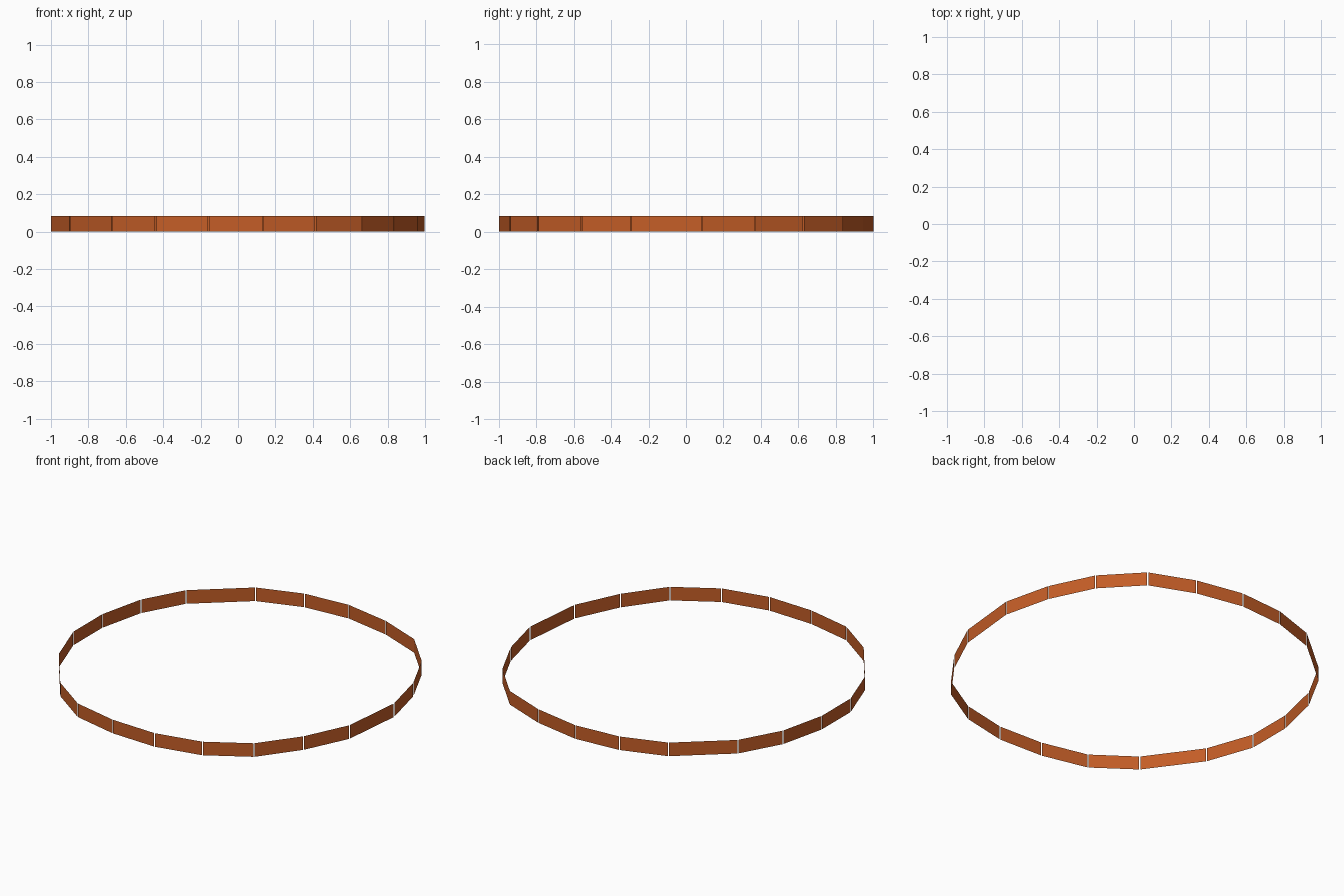
import bpy
import bmesh
from mathutils import Vector

if "Cube" in bpy.data.objects:
    bpy.data.objects.remove(bpy.data.objects["Cube"])

HEIGHT = 0.083
GAP = 0.003  # hairline joint at each panel end

# Plan corners of the hand-laid ring, clockwise from the back
corners = [
    (0.05, 1.0), (0.34, 0.945), (0.605, 0.84), (0.805, 0.628), (0.93, 0.368),
    (0.998, 0.085), (0.96, -0.293), (0.835, -0.557), (0.663, -0.79),
    (0.415, -0.938), (0.133, -0.998), (-0.158, -0.987), (-0.44, -0.923),
    (-0.675, -0.755), (-0.9, -0.447), (-1.0, -0.165), (-1.0, 0.115),
    (-0.935, 0.395), (-0.8, 0.64), (-0.505, 0.89), (-0.235, 0.98),
]

rust = bpy.data.materials.new("rust_steel")
rust.diffuse_color = (0.55, 0.11, 0.02, 1)
rust.use_nodes = True
rust.node_tree.nodes["Principled BSDF"].inputs["Base Color"].default_value = rust.diffuse_color

# Ring of flat, thin edging panels
bm = bmesh.new()
up = Vector((0, 0, HEIGHT))
for i, c in enumerate(corners):
    a = Vector((*c, 0))
    b = Vector((*corners[(i + 1) % len(corners)], 0))
    inset = (b - a).normalized() * GAP
    a, b = a + inset, b - inset
    # Wound so that the normal points outward
    bm.faces.new([bm.verts.new(p) for p in (b, a, a + up, b + up)])

mesh = bpy.data.meshes.new("edging_ring")
bm.to_mesh(mesh)
bm.free()
mesh.materials.append(rust)
ring = bpy.data.objects.new("edging_ring", mesh)
bpy.context.collection.objects.link(ring)
